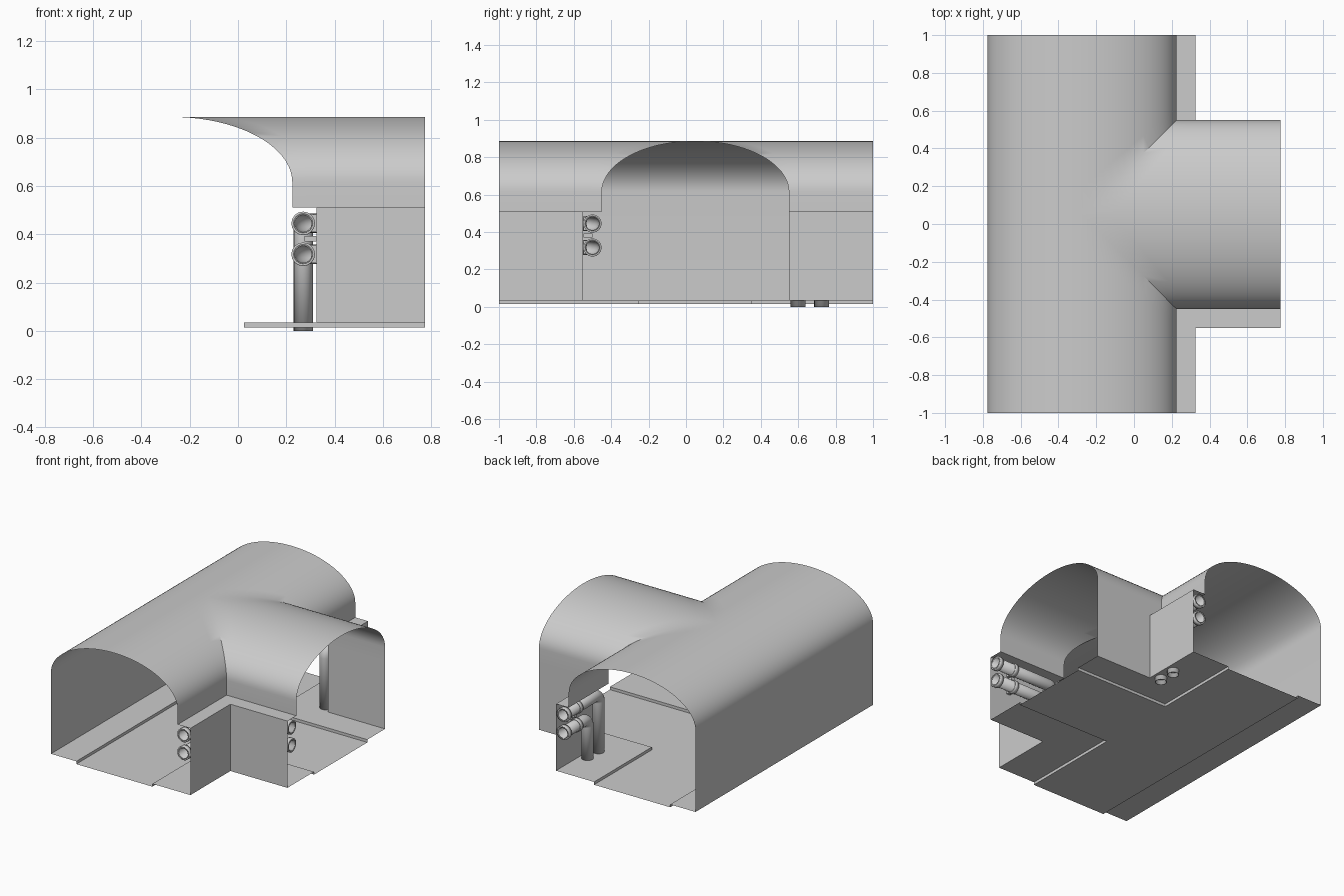
import bpy, bmesh, math
from mathutils import Vector

if "Cube" in bpy.data.objects:
    bpy.data.objects.remove(bpy.data.objects["Cube"])

CX, CY = -0.275, 0.05          # centre lines of main hall and side branch
END_X, END_Y = 0.775, 1.0
SPRING, RISE, HALF = 0.615, 0.271, 0.5
FLOOR, WALK, LEDGE = 0.014, 0.034, 0.51

# ---- tunnel shell -------------------------------------------------------
ARCH = [(HALF * math.sin(a), SPRING + RISE * math.cos(a))
        for a in (math.pi / 2 * i / 20 for i in range(21))]
arch = [(d, d, z) for d, z in ARCH]
walk = [(0.3, 0.3, WALK), (0.3, 0.3, FLOOR), (0, 0, FLOOR)]
# each profile point: offset from main axis, offset from branch axis, height
front_profile = arch + [(0.5, 0.5, LEDGE), (0.6, 0.6, LEDGE), (0.6, 0.6, WALK)] + walk
back_profile = arch + [(0.5, 0.5, LEDGE), (0.6, 0.5, LEDGE), (0.6, 0.5, WALK)] + walk
left_profile = arch + [(0.5, 0.5, WALK)] + walk
CUTS = (0.0, 0.35, 0.7, 0.85, 1.0)


def corner_path(dx, dy, z, side):
    """Run along the hall, turn at the groin, run out along the branch."""
    a = Vector((CX + dx, side * END_Y, z))
    b = Vector((CX + dx, CY + side * dy, z))
    c = Vector((END_X, CY + side * dy, z))
    return [a.lerp(b, t) for t in CUTS] + [b.lerp(c, 1 - t) for t in CUTS[-2::-1]]


def straight_path(dx, dy, z, side):
    a, b = Vector((CX - dx, -END_Y, z)), Vector((CX - dx, CY, z))
    c = Vector((CX - dx, END_Y, z))
    return [a.lerp(b, t) for t in CUTS] + [b.lerp(c, 1 - t) for t in CUTS[-2::-1]]


def loft(bm, profile, path, side):
    rows = [[bm.verts.new(p) for p in path(*pt, side)] for pt in profile]
    for r0, r1 in zip(rows, rows[1:]):
        for i in range(len(r0) - 1):
            bm.faces.new((r0[i], r0[i + 1], r1[i + 1], r1[i]))


def finish(name, bm, angle=35):
    me = bpy.data.meshes.new(name)
    bm.to_mesh(me)
    bm.free()
    ob = bpy.data.objects.new(name, me)
    bpy.context.collection.objects.link(ob)
    bpy.ops.object.select_all(action='DESELECT')
    ob.select_set(True)
    bpy.context.view_layer.objects.active = ob
    bpy.ops.object.shade_smooth_by_angle(angle=math.radians(angle))
    return ob


bm = bmesh.new()
loft(bm, front_profile, corner_path, -1)
loft(bm, back_profile, corner_path, 1)
loft(bm, left_profile, straight_path, 1)
bmesh.ops.remove_doubles(bm, verts=bm.verts, dist=1e-4)
bmesh.ops.dissolve_degenerate(bm, edges=bm.edges, dist=1e-5)
bmesh.ops.recalc_face_normals(bm, faces=bm.faces)
bm.faces.ensure_lookup_table()
top = max(bm.faces, key=lambda f: f.calc_center_median().z)
if top.normal.z < 0:
    bmesh.ops.reverse_faces(bm, faces=bm.faces)
finish("tunnel_shell", bm)


# ---- pipework -----------------------------------------------------------
def tube(name, points, radius, wall=0.005):
    """Hollow open-ended pipe along a polyline."""
    cu = bpy.data.curves.new(name, 'CURVE')
    cu.dimensions = '3D'
    cu.bevel_depth, cu.bevel_resolution = radius, 6
    sp = cu.splines.new('POLY')
    sp.points.add(len(points) - 1)
    for p, co in zip(sp.points, points):
        p.co = (*co, 1)
    sp.use_smooth = True
    ob = bpy.data.objects.new(name, cu)
    bpy.context.collection.objects.link(ob)
    mod = ob.modifiers.new("thickness", 'SOLIDIFY')
    mod.thickness, mod.offset = wall, -1
    return ob


def bend(a, corner, b, r=0.06, n=6):
    """Straight, rounded elbow, straight."""
    a, k, b = Vector(a), Vector(corner), Vector(b)
    u, v = (a - k).normalized(), (b - k).normalized()
    arc = [k + r * (u * (1 - math.sin(t)) + v * (1 - math.cos(t)))
           for t in (math.pi / 2 * i / n for i in range(n + 1))]
    return [a] + arc + [b]


def box(name, lo, hi):
    bm = bmesh.new()
    bmesh.ops.create_cube(bm, size=1)
    lo, hi = Vector(lo), Vector(hi)
    for v in bm.verts:
        v.co = Vector([(l + h) / 2 + c * (h - l) for l, h, c in zip(lo, hi, v.co)])
    finish(name, bm)


PX, PY, R, RIM = 0.27, -0.5, 0.04, 0.049
for label, z, drop_y in (("upper", 0.445, 0.6), ("lower", 0.317, 0.725)):
    # pipe around the front corner
    tube(label + "_corner_pipe", bend((PX, -1, z), (PX, PY, z), (END_X, PY, z)), R)
    # pipe that drops through the floor at the back
    tube(label + "_drop_pipe", bend((PX, 1, z), (PX, drop_y, z), (PX, drop_y, 0), 0.05), R)
    # collars at the open ends
    tube(label + "_front_collar", [(PX, -1, z), (PX, -0.97, z)], RIM, 0.009)
    tube(label + "_branch_collar", [(END_X, PY, z), (END_X - 0.03, PY, z)], RIM, 0.009)
    tube(label + "_back_collar", [(PX, 1, z), (PX, 0.97, z)], RIM, 0.009)
    # clamps holding the pipes to the walls
    for tag, y in (("front", -0.85), ("back", 0.85)):
        tube(f"{label}_{tag}_clamp", [(PX, y - .015, z), (PX, y + .015, z)], 0.046)
        box(f"{label}_{tag}_clamp_foot", (0.305, y - .015, z - .036), (0.325, y + .015, z + .036))
    tube(label + "_branch_clamp", [(0.61, PY, z), (0.64, PY, z)], 0.046)
    box(label + "_branch_clamp_foot", (0.61, -0.549, z - .036), (0.64, -0.53, z + .036))

# small spacer bars between the pipe pairs
for tag, y in (("front", -0.85), ("back", 0.85)):
    box(tag + "_spacer", (0.275, y - .012, 0.37), (0.325, y + .012, 0.392))
box("branch_spacer", (0.613, -0.549, 0.37), (0.637, -0.5, 0.392))
